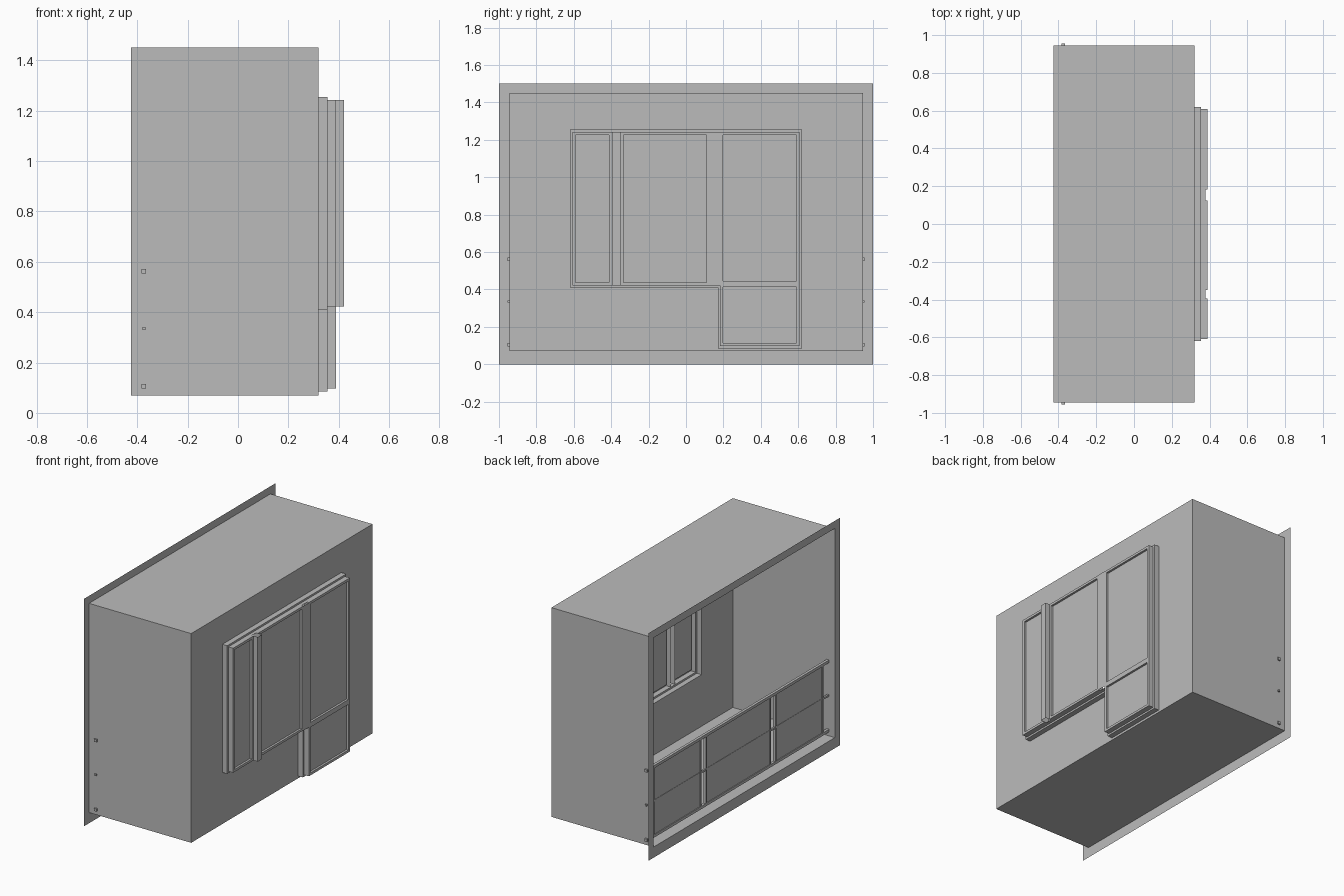
import bpy, bmesh

cube = bpy.data.objects.get("Cube")
if cube:
    bpy.data.objects.remove(cube)

grey = bpy.data.materials.new("plain_grey")
grey.use_nodes = True
COLOUR = (0.5, 0.5, 0.5, 1)
grey.diffuse_color = COLOUR
for node in grey.node_tree.nodes:
    if node.type == 'BSDF_PRINCIPLED':
        node.inputs["Base Color"].default_value = COLOUR


def finish(name, bm):
    bmesh.ops.remove_doubles(bm, verts=bm.verts[:], dist=0.0005)
    bmesh.ops.recalc_face_normals(bm, faces=bm.faces[:])
    mesh = bpy.data.meshes.new(name)
    bm.to_mesh(mesh)
    bm.free()
    mesh.materials.append(grey)
    obj = bpy.data.objects.new(name, mesh)
    bpy.context.collection.objects.link(obj)
    return obj


def rect(y0, y1, z0, z1, d=0.0):
    return [(y0 + d, z0 + d), (y1 - d, z0 + d), (y1 - d, z1 - d), (y0 + d, z1 - d)]


def loft(bm, rings, cap=False):
    """Join (outline, x) rings into a thin shell."""
    loops = [[bm.verts.new((x, y, z)) for y, z in pts] for pts, x in rings]
    for a, b in zip(loops, loops[1:]):
        n = len(a)
        for i in range(n):
            j = (i + 1) % n
            bm.faces.new((a[i], a[j], b[j], b[i]))
    if cap:
        bm.faces.new(loops[-1])


def box(name, x0, x1, y0, y1, z0, z1):
    bm = bmesh.new()
    bmesh.ops.create_cube(bm, size=1)
    for v in bm.verts:
        v.co.x = x0 if v.co.x < 0 else x1
        v.co.y = y0 if v.co.y < 0 else y1
        v.co.z = z0 if v.co.z < 0 else z1
    return finish(name, bm)


FRONT, BACK = -0.425, 0.32
W, FLOOR, CEIL = 0.945, 0.07, 1.45
HALF, HEAD, SILL, DOOR, STEP = 0.62, 1.255, 0.41, 0.17, 0.085

# Open room shell: sides, floor and ceiling
bm = bmesh.new()
room = rect(-W, W, FLOOR, CEIL)
loft(bm, [(room, FRONT), (room, BACK)])
finish("room_shell", bm)

# Back wall around the window and door opening
bm = bmesh.new()
for r in [(-W, -HALF, FLOOR, CEIL), (HALF, W, FLOOR, CEIL),
          (-HALF, HALF, HEAD, CEIL), (-HALF, DOOR, FLOOR, SILL),
          (DOOR, HALF, FLOOR, STEP)]:
    bm.faces.new([bm.verts.new((BACK, y, z)) for y, z in rect(*r)])
finish("back_wall", bm)

# Flat flange around the open side
bm = bmesh.new()
loft(bm, [(rect(-1, 1, 0, 1.5), FRONT), (room, FRONT)])
finish("facade_flange", bm)


# Stepped reveal following the L-shaped opening
def opening(d):
    return [(-HALF + d, SILL + d), (DOOR + d, SILL + d), (DOOR + d, STEP + d),
            (HALF - d, STEP + d), (HALF - d, HEAD - d), (-HALF + d, HEAD - d)]


bm = bmesh.new()
loft(bm, [(opening(0), BACK), (opening(0), 0.355),
          (opening(0.012), 0.355), (opening(0.012), 0.378)])
finish("window_reveal", bm)

# Window leaves and door panels, each a raised frame with a recessed pane
LOW, HIGH = SILL + 0.012, HEAD - 0.012
for name, r in {"side_window": (-0.608, -0.395, LOW, HIGH),
                "main_window": (-0.35, 0.125, LOW, HIGH),
                "door_glass": (0.182, 0.608, 0.43, HIGH),
                "door_panel": (0.182, 0.608, 0.097, 0.43)}.items():
    bm = bmesh.new()
    loft(bm, [(rect(*r), 0.375), (rect(*r), 0.39),
              (rect(*r, 0.016), 0.39), (rect(*r, 0.016), 0.376)], cap=True)
    finish(name, bm)

# Hollow mullions between the leaves
for name, y0, y1, depth in [("window_mullion", -0.395, -0.35, 0.42),
                            ("door_mullion", 0.125, 0.182, 0.392)]:
    bm = bmesh.new()
    path = [(0.357, y0), (depth, y0), (depth, y1), (0.357, y1)]
    cols = [[bm.verts.new((x, y, z)) for z in (LOW, HIGH)] for x, y in path]
    for a, b in zip(cols, cols[1:]):
        bm.faces.new((a[0], b[0], b[1], a[1]))
    finish(name, bm)

# Balcony rails running through the side walls
for name, z, t in [("top_rail", 0.562, 0.009), ("middle_rail", 0.335, 0.006),
                   ("bottom_rail", 0.105, 0.009)]:
    box(name, -0.374 - t, -0.374 + t, -0.955, 0.955, z - t, z + t)

# Balustrade panels with slim edge frames
for name, y0, y1 in [("right_panel", -0.88, -0.39), ("centre_panel", -0.335, 0.335),
                     ("left_panel", 0.39, 0.88)]:
    box(name, -0.378, -0.37, y0, y1, 0.1, 0.55)
    for y in (y0, y1):
        box(name + "_edge", -0.383, -0.365, y - 0.006, y + 0.006, 0.1, 0.555)
